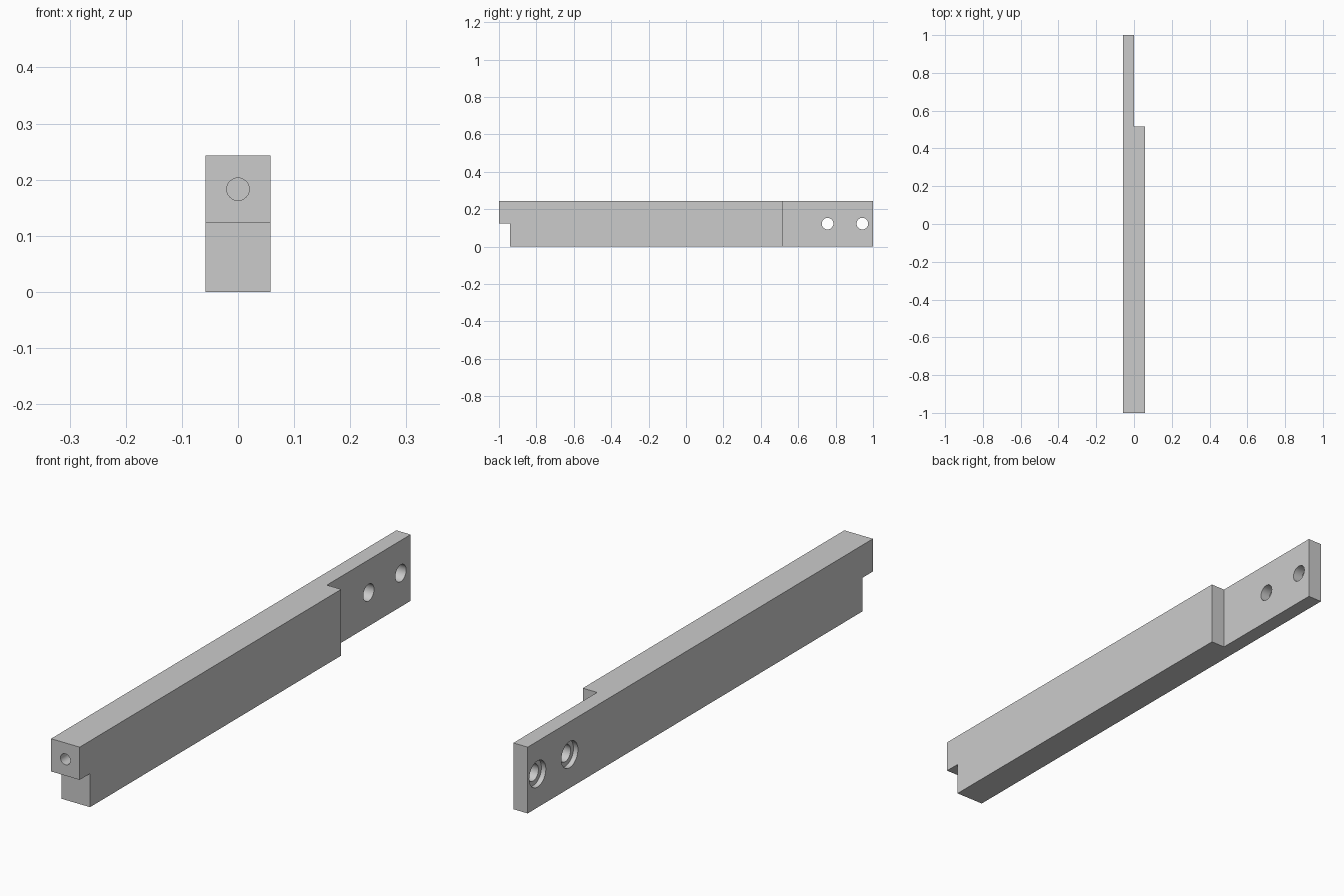
import bpy, bmesh, math
from mathutils import Matrix, Vector

if "Cube" in bpy.data.objects:
    bpy.data.objects.remove(bpy.data.objects["Cube"], do_unlink=True)

HALF_W, HEIGHT = 0.058, 0.243
MID_Z = 0.123

grey = bpy.data.materials.new("plain grey")
grey.use_nodes = True
colour = (0.6, 0.6, 0.6, 1)
grey.diffuse_color = colour
grey.node_tree.nodes["Principled BSDF"].inputs["Base Color"].default_value = colour


def add_object(name, bm):
    bmesh.ops.recalc_face_normals(bm, faces=bm.faces)
    mesh = bpy.data.meshes.new(name)
    bm.to_mesh(mesh)
    bm.free()
    mesh.materials.append(grey)
    obj = bpy.data.objects.new(name, mesh)
    bpy.context.collection.objects.link(obj)
    return obj


def box(name, low, high):
    low, high = Vector(low), Vector(high)
    bm = bmesh.new()
    bmesh.ops.create_cube(bm, size=1, matrix=Matrix.Translation((low + high) / 2)
                          @ Matrix.Diagonal((*(high - low), 1)))
    return add_object(name, bm)


def rod(name, start, end, radius):
    start, end = Vector(start), Vector(end)
    axis = end - start
    turn = axis.to_track_quat('Z', 'Y').to_matrix().to_4x4()
    bm = bmesh.new()
    bmesh.ops.create_cone(bm, cap_ends=True, segments=48, radius1=radius,
                          radius2=radius, depth=axis.length,
                          matrix=Matrix.Translation((start + end) / 2) @ turn)
    return add_object(name, bm)


# Bar: side profile with the overhanging front lip, extruded across the width
profile = [(-1, HEIGHT), (-1, MID_Z), (-0.94, MID_Z), (-0.94, 0), (1, 0), (1, HEIGHT)]
bm = bmesh.new()
side = bm.faces.new([bm.verts.new((-HALF_W, y, z)) for y, z in profile])
extruded = bmesh.ops.extrude_face_region(bm, geom=[side])["geom"]
bmesh.ops.translate(bm, vec=(2 * HALF_W, 0, 0),
                    verts=[v for v in extruded if isinstance(v, bmesh.types.BMVert)])
bar = add_object("notched_bar", bm)

# Half-thickness tongue at the back, and the blind hole in the front lip
cutters = [box("tongue_cutter", (0, 0.515, -0.1), (0.2, 1.1, 0.4)),
           rod("front_hole_cutter", (0, -1.1, 0.183), (0, -0.88, 0.183), 0.02)]

# Counterbored screw holes through the tongue
for y in (0.757, 0.943):
    cutters.append(rod("screw_hole_cutter", (-0.1, y, MID_Z), (0.1, y, MID_Z), 0.031))
    cutters.append(rod("counterbore_cutter", (-0.1, y, MID_Z), (-0.04, y, MID_Z), 0.048))

bpy.ops.object.select_all(action='DESELECT')
bar.select_set(True)
bpy.context.view_layer.objects.active = bar
for cutter in cutters:
    cutter.hide_render = True
    cut = bar.modifiers.new(cutter.name, 'BOOLEAN')
    cut.operation, cut.solver, cut.object = 'DIFFERENCE', 'EXACT', cutter
    bpy.ops.object.modifier_apply(modifier=cut.name)
    bpy.data.objects.remove(cutter, do_unlink=True)

bpy.ops.object.shade_smooth_by_angle(angle=math.radians(30))
